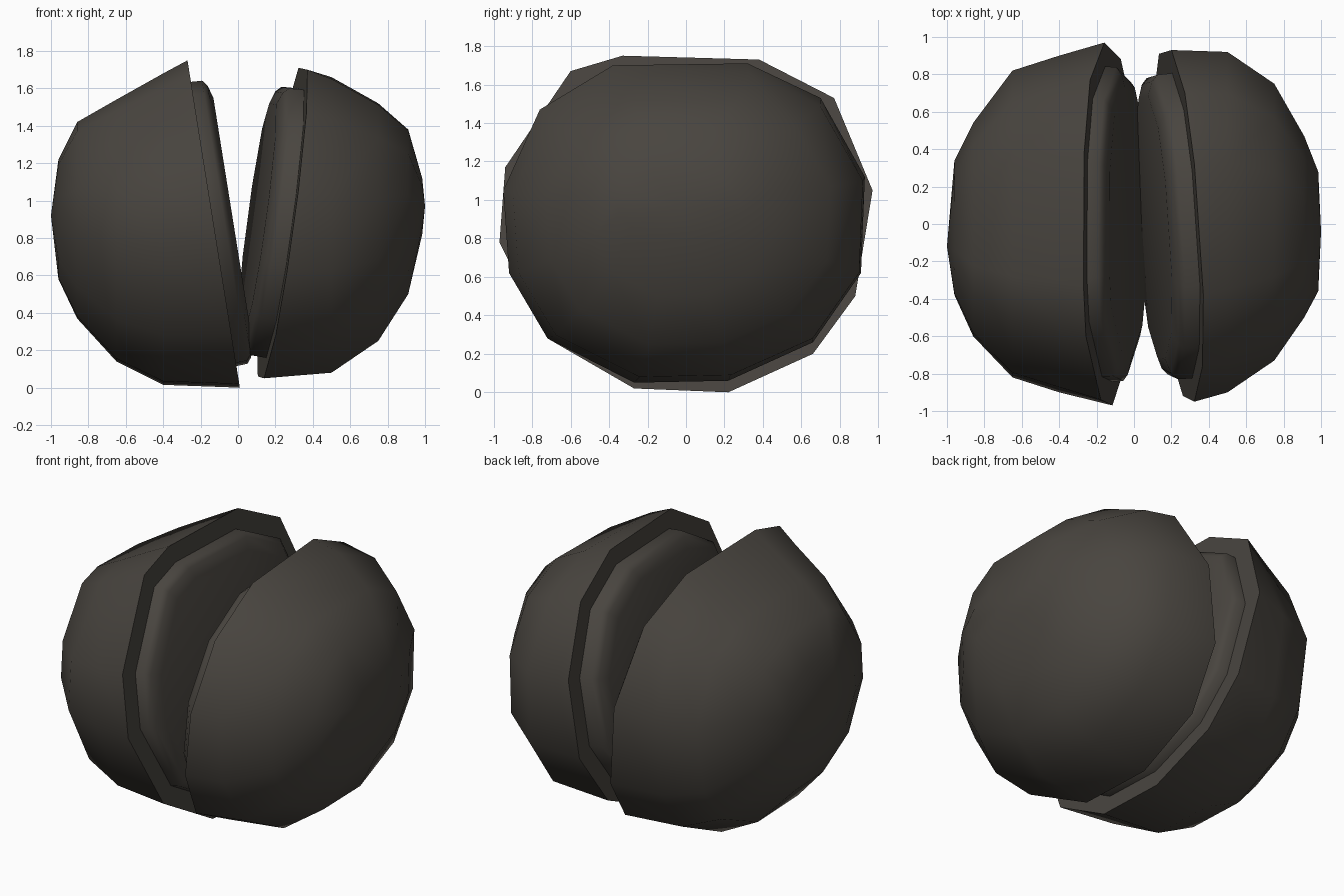
import bpy, bmesh, math
from mathutils import Vector

if "Cube" in bpy.data.objects:
    bpy.data.objects.remove(bpy.data.objects["Cube"])

stone = bpy.data.materials.new("dark_brown_stone")
stone.diffuse_color = (0.066, 0.059, 0.050, 1)
stone.use_nodes = True
stone.node_tree.nodes["Principled BSDF"].inputs["Base Color"].default_value = stone.diffuse_color


def extents(pts):
    ys, zs = [p[0] for p in pts], [p[1] for p in pts]
    return min(ys), max(ys), min(zs), max(zs)


def fit(pts, box):
    """Stretch an outline of (y, z) points into box = (ymin, ymax, zmin, zmax)."""
    a, b, c, d = extents(pts)
    return [(box[0] + (y - a) / (b - a) * (box[1] - box[0]),
             box[2] + (z - c) / (d - c) * (box[3] - box[2])) for y, z in pts]


def scaled(pts, s):
    a, b, c, d = extents(pts)
    cy, cz = (a + b) / 2, (c + d) / 2
    return [(cy + (y - cy) * s, cz + (z - cz) * s) for y, z in pts]


def loft(name, rings, tip=None):
    """Skin a stack of rings, capping both ends (with a fan when a tip is given)."""
    bm = bmesh.new()
    loops = [[bm.verts.new(v) for v in r] for r in rings]
    n = len(loops[0])
    for r0, r1 in zip(loops, loops[1:]):
        for i in range(n):
            j = (i + 1) % n
            bm.faces.new((r0[i], r0[j], r1[j], r1[i]))
    bm.faces.new(loops[0])
    if tip:
        t = bm.verts.new(tip)
        for i in range(n):
            bm.faces.new((loops[-1][i], loops[-1][(i + 1) % n], t))
    else:
        bm.faces.new(loops[-1])
    bmesh.ops.recalc_face_normals(bm, faces=bm.faces)
    me = bpy.data.meshes.new(name)
    bm.to_mesh(me)
    bm.free()
    me.materials.append(stone)
    ob = bpy.data.objects.new(name, me)
    bpy.context.collection.objects.link(ob)
    bpy.ops.object.select_all(action='DESELECT')
    ob.select_set(True)
    bpy.context.view_layer.objects.active = ob
    bpy.ops.object.shade_smooth_by_angle(angle=math.radians(52))


def half(side, rim, plane, shell, tip, steps):
    """Outer shell of one half, plus the raised core on its tilted cut face."""
    a, b, c = plane                       # cut plane: x = a + b*z + c*y

    def on_plane(pts, lift):
        n = Vector((1, -c, -b)).normalized() * lift
        return [Vector((a + b * z + c * y, y, z)) + n for y, z in pts]

    rings = [on_plane(rim, 0)]
    for x, *box in shell:
        rings.append([Vector((x, y, z)) for y, z in fit(rim, box)])
    loft(side + "_shell", rings, tip)
    loft(side + "_core", [on_plane(scaled(rim, s), h) for s, h in steps])


# left half of the split boulder
half("left",
     [(-.33, 1.75), (.38, 1.73), (.77, 1.53), (.97, 1.05), (.88, .5), (.66, .2),
      (.22, 0), (-.27, .02), (-.72, .28), (-.97, .78), (-.94, 1.17), (-.6, 1.67)],
     (0.01, -0.16, 0),
     [(-.40, -.90, .90, .015, 1.68), (-.65, -.82, .82, .14, 1.54),
      (-.86, -.60, .54, .37, 1.42), (-.96, -.38, .34, .58, 1.22)],
     (-1, -.12, .92),
     [(.87, -.03), (.865, .06), (.83, .085), (.75, .105)])

# right half of the split boulder
half("right",
     [(-.38, 1.70), (.32, 1.71), (.70, 1.53), (.93, 1.12), (.91, .62), (.66, .26),
      (.22, .06), (-.27, .05), (-.72, .28), (-.92, .62), (-.95, 1.05), (-.76, 1.47)],
     (0.113, 0.136, -0.07),
     [(.50, -.90, .92, .08, 1.66), (.75, -.73, .75, .25, 1.52),
      (.91, -.50, .47, .50, 1.38), (.985, -.36, .28, .82, 1.12)],
     (1, -.04, .97),
     [(.87, .03), (.865, -.08), (.83, -.11), (.75, -.135)])
